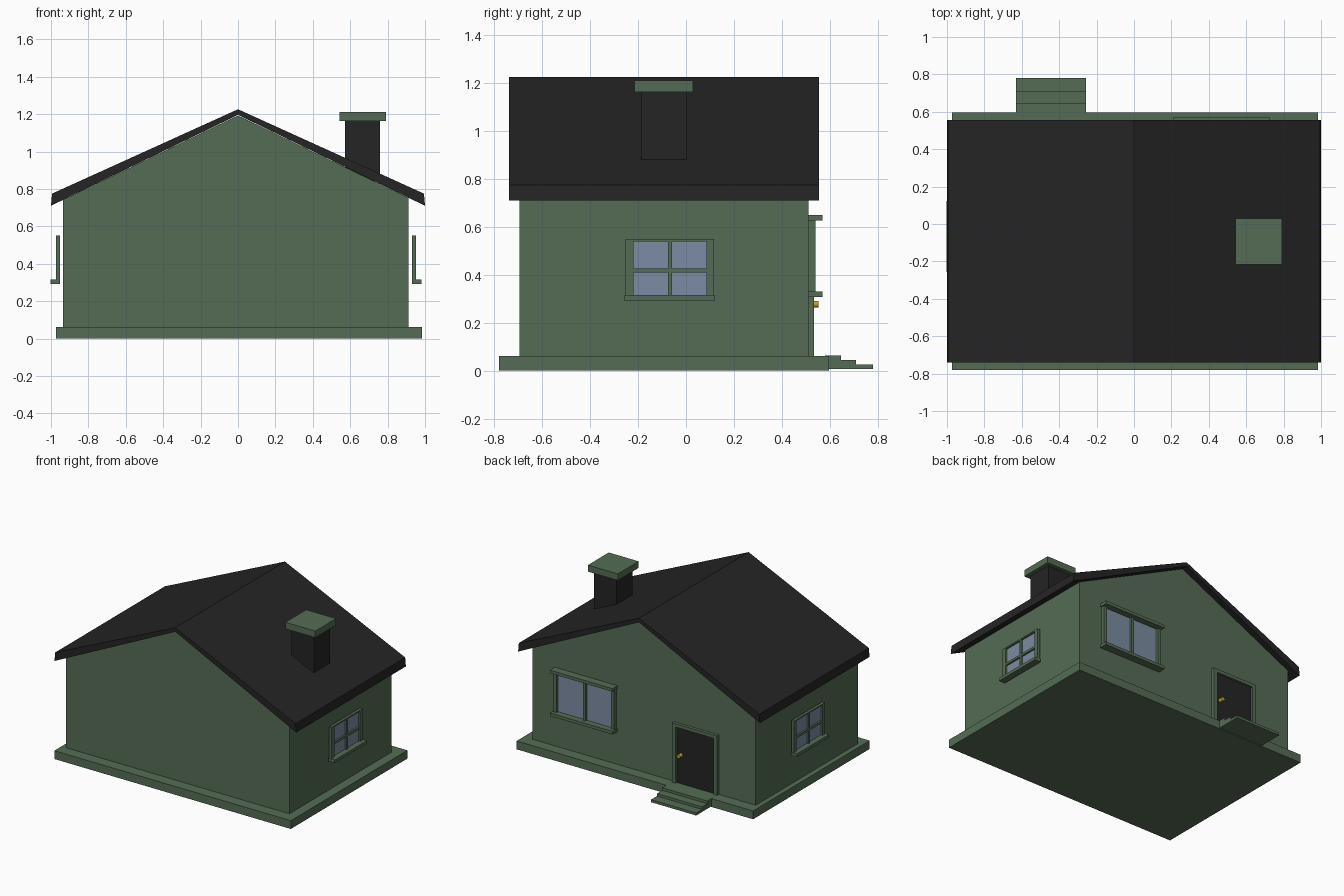
import bpy
import math

if "Cube" in bpy.data.objects:
    bpy.data.objects.remove(bpy.data.objects["Cube"])


def material(name, color):
    m = bpy.data.materials.new(name)
    m.diffuse_color = (*color, 1)
    m.use_nodes = True
    m.node_tree.nodes["Principled BSDF"].inputs["Base Color"].default_value = m.diffuse_color
    return m


GREEN = material("green_paint", (0.09, 0.15, 0.09))
BLACK = material("black_paint", (0.018, 0.018, 0.018))
GLASS = material("glass", (0.20, 0.26, 0.36))
BRASS = material("brass", (0.55, 0.38, 0.02))


def add_mesh(name, verts, faces, mat):
    me = bpy.data.meshes.new(name)
    me.from_pydata(verts, [], faces)
    me.materials.append(mat)
    ob = bpy.data.objects.new(name, me)
    bpy.context.collection.objects.link(ob)
    return ob


def box(name, x, y, z, mat=GREEN):
    """Box from (min, max) ranges."""
    x, y, z = sorted(x), sorted(y), sorted(z)
    verts = [(a, b, c) for a in x for b in y for c in z]
    faces = [(0, 1, 3, 2), (4, 6, 7, 5), (0, 4, 5, 1),
             (2, 3, 7, 6), (0, 2, 6, 4), (1, 5, 7, 3)]
    return add_mesh(name, verts, faces, mat)


def prism(name, points, start, end, place, mat=GREEN):
    """Extrude a 2D profile (counter-clockwise seen from the start side)."""
    n = len(points)
    verts = [place(p, d) for d in (start, end) for p in points]
    faces = [tuple(range(n)), tuple(range(2 * n - 1, n - 1, -1))]
    faces += [(i, i + n, (i + 1) % n + n, (i + 1) % n) for i in range(n)]
    return add_mesh(name, verts, faces, mat)


def along_y(p, d):
    return (p[0], d, p[1])


# Foundation and gabled walls
box("foundation", (-0.973, 0.983), (-0.78, 0.597), (0, 0.062))
prism("walls", [(-0.935, 0.06), (0.912, 0.06), (0.912, 0.752), (0, 1.193), (-0.935, 0.741)],
      -0.695, 0.512, along_y)

# Roof slab, thicker at the eaves
prism("roof", [(-1, 0.71), (0, 1.196), (1, 0.71), (0.994, 0.775), (0, 1.226), (-0.994, 0.775)],
      -0.74, 0.555, along_y, BLACK)

# Chimney
box("chimney", (0.573, 0.76), (-0.188, 0.002), (0.84, 1.165), BLACK)
box("chimney_cap", (0.543, 0.79), (-0.216, 0.03), (1.163, 1.212))

# Side windows, standing slightly proud of the walls
MID = -0.0115
for side, s in (("right", 1), ("left", -1)):
    def part(name, x, y, z, mat=GREEN):
        return box(f"{side}_window_{name}", [MID + s * (v - MID) for v in x], y, z, mat)
    depth = (0.93, 0.951)
    part("jamb_a", depth, (-0.252, -0.22), (0.31, 0.55))
    part("jamb_b", depth, (0.085, 0.117), (0.31, 0.55))
    part("head", depth, (-0.22, 0.085), (0.54, 0.55))
    part("mullion", depth, (-0.075, -0.058), (0.31, 0.54))
    part("rail", depth, (-0.22, 0.085), (0.41, 0.427))
    part("sill", (0.93, 0.98), (-0.257, 0.122), (0.292, 0.315))
    part("glass", (0.933, 0.938), (-0.225, 0.09), (0.312, 0.543), GLASS)

# Back window with head and sill trim
depth = (0.51, 0.54)
for name, x in (("jamb_a", (0.216, 0.242)), ("jamb_b", (0.692, 0.718)), ("mullion", (0.453, 0.475))):
    box("back_window_" + name, x, depth, (0.325, 0.632))
for name, z in (("sill", (0.307, 0.33)), ("head", (0.627, 0.65))):
    box("back_window_" + name, (0.208, 0.727), (0.51, 0.57), z)
box("back_window_glass", (0.235, 0.70), (0.51, 0.522), (0.325, 0.632), GLASS)

# Door with frame and knob
for name, x in (("jamb_a", (-0.63, -0.60)), ("jamb_b", (-0.288, -0.258))):
    box("door_" + name, x, (0.505, 0.535), (0.06, 0.507))
box("door_head", (-0.60, -0.288), (0.505, 0.535), (0.482, 0.507))
box("door_leaf", (-0.602, -0.286), (0.505, 0.52), (0.06, 0.484), BLACK)
bpy.ops.mesh.primitive_cylinder_add(vertices=16, radius=0.014, depth=0.038,
                                    location=(-0.325, 0.535, 0.278),
                                    rotation=(math.pi / 2, 0, 0))
knob = bpy.context.object
knob.name = "door_knob"
knob.data.materials.append(BRASS)
bpy.ops.object.shade_smooth_by_angle()

# Entry steps
prism("entry_steps", [(0.58, 0.006), (0.78, 0.006), (0.78, 0.025), (0.71, 0.025), (0.71, 0.044),
                      (0.648, 0.044), (0.648, 0.064), (0.58, 0.064)],
      -0.257, -0.63, lambda p, d: (d, p[0], p[1]))

# Consistent outward normals
import bmesh
for ob in bpy.context.scene.objects:
    bm = bmesh.new()
    bm.from_mesh(ob.data)
    bmesh.ops.recalc_face_normals(bm, faces=bm.faces)
    bm.to_mesh(ob.data)
    bm.free()
